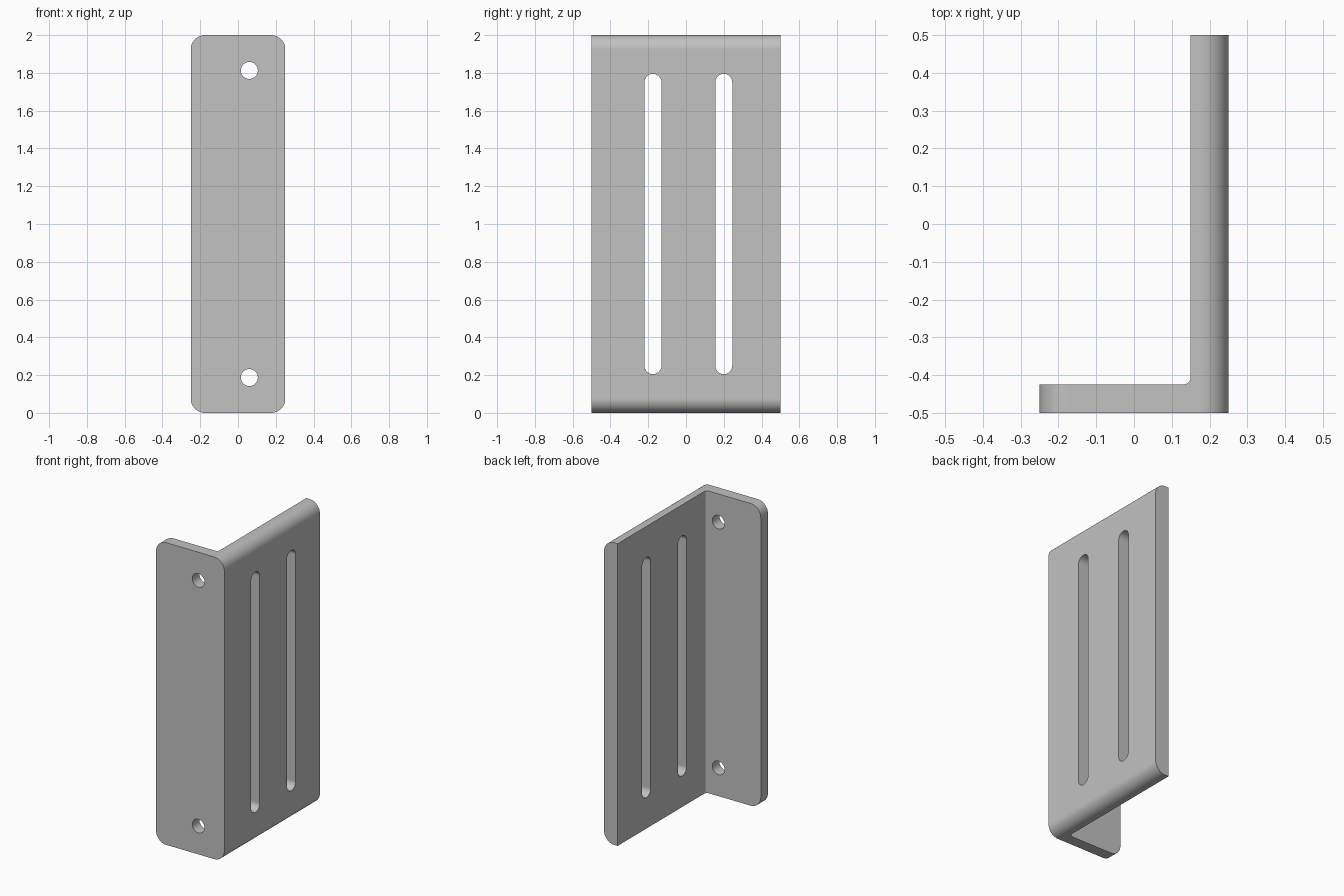
import bpy, bmesh
from math import sin, cos, pi, radians
from mathutils import Vector

cube = bpy.data.objects.get("Cube")
if cube:
    bpy.data.objects.remove(cube, do_unlink=True)

steel = bpy.data.materials.new("plain_grey")
steel.use_nodes = True
grey = (0.54, 0.54, 0.54, 1)
steel.diffuse_color = grey
steel.node_tree.nodes["Principled BSDF"].inputs["Base Color"].default_value = grey


def arc(cx, cy, r, start, end, steps=12):
    """Points along an arc, angles in degrees."""
    angles = [radians(start + (end - start) * i / steps) for i in range(steps + 1)]
    return [(cx + r * cos(a), cy + r * sin(a)) for a in angles]


def rounded_box(u0, u1, v0, v1, r):
    return (arc(u1 - r, v1 - r, r, 0, 90) + arc(u0 + r, v1 - r, r, 90, 180)
            + arc(u0 + r, v0 + r, r, 180, 270) + arc(u1 - r, v0 + r, r, 270, 360))


def prism(name, outline, axis, low, high):
    """Extrude a 2D outline along the x, y or z axis."""
    place = {"x": lambda u, v: (low, u, v),
             "y": lambda u, v: (u, low, v),
             "z": lambda u, v: (u, v, low)}[axis]
    bm = bmesh.new()
    face = bm.faces.new([bm.verts.new(place(u, v)) for u, v in outline])
    out = bmesh.ops.extrude_face_region(bm, geom=[face])
    moved = [g for g in out["geom"] if isinstance(g, bmesh.types.BMVert)]
    shift = Vector([(high - low) if a == axis else 0 for a in "xyz"])
    bmesh.ops.translate(bm, verts=moved, vec=shift)
    bmesh.ops.remove_doubles(bm, verts=bm.verts, dist=1e-5)
    bmesh.ops.recalc_face_normals(bm, faces=bm.faces)
    mesh = bpy.data.meshes.new(name)
    bm.to_mesh(mesh)
    bm.free()
    mesh.materials.append(steel)
    obj = bpy.data.objects.new(name, mesh)
    bpy.context.collection.objects.link(obj)
    return obj


def combine(target, tool, operation):
    """Apply a boolean and discard the helper."""
    tool.hide_render = True
    mod = target.modifiers.new(operation.lower(), "BOOLEAN")
    mod.operation, mod.object, mod.solver = operation, tool, "EXACT"
    bpy.context.view_layer.objects.active = target
    bpy.ops.object.modifier_apply(modifier=mod.name)
    bpy.data.objects.remove(tool, do_unlink=True)


# L-shaped section with a small inner fillet
section = [(-0.25, -0.5), (0.25, -0.5), (0.25, 0.5), (0.15, 0.5)]
section += arc(0.13, -0.405, 0.02, 0, -90, 8) + [(-0.25, -0.425)]
bracket = prism("angle_bracket", section, "z", -0.1, 2.1)

# Rounded corners seen from the front
combine(bracket, prism("corner_rounding", rounded_box(-0.25, 0.25, 0, 2, 0.075),
                       "y", -0.6, 0.6), "INTERSECT")

# Bolt holes in the front flange
for z in (0.187, 1.813):
    combine(bracket, prism("bolt_hole", arc(0.06, z, 0.045, 0, 360, 40),
                           "y", -0.6, -0.3), "DIFFERENCE")

# Long slots in the side plate
for y in (-0.175, 0.2):
    combine(bracket, prism("slot", rounded_box(y - 0.045, y + 0.045, 0.205, 1.795, 0.045),
                           "x", 0.05, 0.35), "DIFFERENCE")

# Smooth rounds, crisp edges
bpy.ops.object.select_all(action="DESELECT")
bracket.select_set(True)
bpy.context.view_layer.objects.active = bracket
bpy.ops.object.shade_smooth_by_angle(angle=radians(30))
normals = bracket.modifiers.new("flat_normals", "WEIGHTED_NORMAL")
normals.keep_sharp = True
